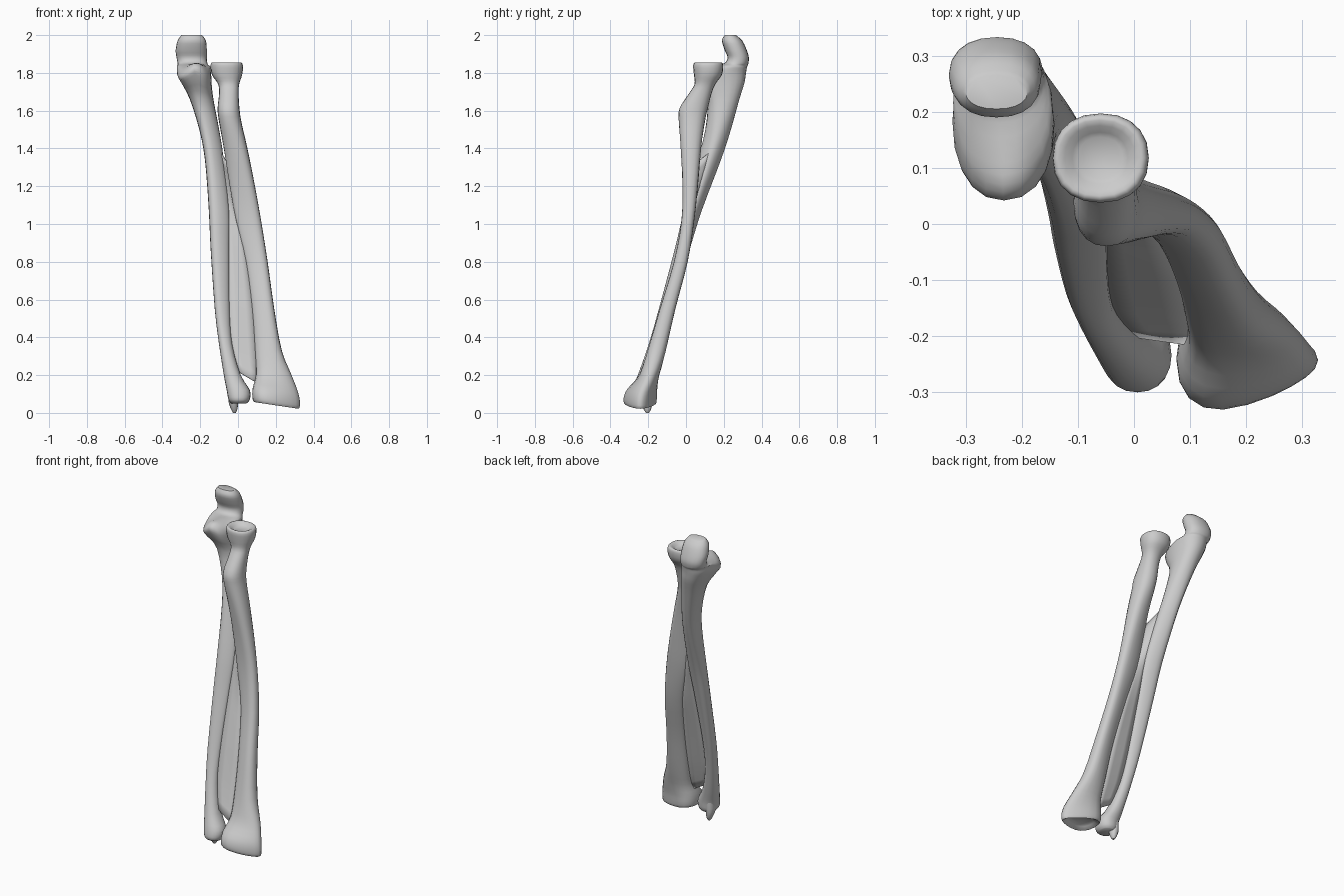
import bpy, bmesh, math

if "Cube" in bpy.data.objects:
    bpy.data.objects.remove(bpy.data.objects["Cube"])

# section = (z, x min, x max, y min, y max, taper of the depth towards +x)
ULNA = [
    (2.0, -.30, -.19, .205, .265, 0), (1.97, -.32, -.17, .19, .298, 0),
    (1.92, -.33, -.165, .205, .322, 0), (1.88, -.325, -.165, .22, .333, 0),
    (1.85, -.32, -.162, .20, .33, 0), (1.84, -.322, -.155, .13, .327, 0),
    (1.83, -.322, -.145, .07, .323, 0), (1.80, -.322, -.142, .042, .318, 0),
    (1.75, -.30, -.14, .06, .31, 0), (1.66, -.255, -.13, .11, .285, .1),
    (1.50, -.205, -.10, .10, .24, .3), (1.34, -.175, -.075, .06, .187, .4),
    (1.08, -.155, -.048, -.01, .088, .4), (.87, -.145, -.048, -.06, .022, .4),
    (.55, -.123, -.045, -.145, -.07, .3), (.36, -.10, -.03, -.20, -.12, .1),
    (.20, -.075, .015, -.255, -.155, 0), (.12, -.06, .063, -.29, -.17, 0),
    (.07, -.05, .062, -.30, -.175, 0), (.05, -.035, .045, -.28, -.19, 0)]
STYLOID = [
    (.12, -.05, .01, -.25, -.175, 0), (.06, -.05, .002, -.24, -.178, 0),
    (.02, -.037, -.003, -.225, -.185, 0), (0, -.026, -.012, -.212, -.196, 0)]
RADIUS = [
    (1.835, -.10, -.02, .08, .155, 0), (1.855, -.135, .012, .05, .185, 0),
    (1.84, -.145, .026, .038, .197, 0), (1.79, -.138, .022, .042, .19, 0),
    (1.74, -.105, .006, .045, .155, 0), (1.69, -.10, .003, .015, .135, 0),
    (1.61, -.108, .008, -.035, .115, 0), (1.54, -.10, .018, -.038, .10, 0),
    (1.40, -.075, .05, -.03, .082, -.2), (1.21, -.045, .088, -.02, .065, -.4),
    (1.02, -.01, .122, -.025, .045, -.4), (.80, .042, .157, -.065, .01, -.4),
    (.55, .075, .192, -.14, -.055, -.35), (.33, .09, .232, -.205, -.105, -.2),
    (.20, .095, .285, -.25, -.14, .1), (.12, .078, .318, -.315, -.15, .35),
    (.07, .076, .328, -.333, -.152, .45), (.04, .085, .32, -.325, -.16, .45),
    (.065, .12, .28, -.295, -.19, .4)]


def clamp(v):
    return max(0.0, min(1.0, v))


def spline(rows, steps):
    """Catmull-Rom interpolation through the sections."""
    out, n = [], len(rows)
    for i in range(n - 1):
        a, b, c, d = (rows[max(0, min(n - 1, i + j))] for j in (-1, 0, 1, 2))
        for s in range(steps):
            t = s / steps
            out.append(tuple(.5 * (2 * q + (r - p) * t + (2 * p - 5 * q + 4 * r - e) * t * t
                                   + (3 * q - p - 3 * r + e) * t ** 3)
                             for p, q, r, e in zip(a, b, c, d)))
    return out + [rows[-1]]


def finish(name, bm, angle=50):
    bmesh.ops.recalc_face_normals(bm, faces=bm.faces)
    me = bpy.data.meshes.new(name)
    bm.to_mesh(me)
    bm.free()
    ob = bpy.data.objects.new(name, me)
    bpy.context.collection.objects.link(ob)
    bpy.ops.object.select_all(action='DESELECT')
    ob.select_set(True)
    bpy.context.view_layer.objects.active = ob
    bpy.ops.object.shade_smooth_by_angle(angle=math.radians(angle))
    return ob


def loft(name, rows, warp=None, sides=20, steps=3):
    bm = bmesh.new()
    rings = []
    for z, x0, x1, y0, y1, k in spline(rows, steps):
        ring = []
        for i in range(sides):
            a = 2 * math.pi * i / sides
            c, s = (math.copysign(abs(f) ** .9, f) for f in (math.cos(a), math.sin(a)))
            x = (x0 + x1) / 2 + (x1 - x0) / 2 * c
            y = (y0 + y1) / 2 + (y1 - y0) / 2 * s * (1 - k * c) / (1 + abs(k) * .3)
            ring.append(bm.verts.new((x, y, warp(x, y, z) if warp else z)))
        rings.append(ring)
    for p, q in zip(rings, rings[1:]):
        for i in range(sides):
            j = (i + 1) % sides
            bm.faces.new((p[i], p[j], q[j], q[i]))
    bm.faces.new(rings[0])
    bm.faces.new(rings[-1])
    return finish(name, bm)


def coronoid(x, y, z):
    # raise the ridge of the elbow socket, drop its two sides
    w = clamp((.2 - y) / .13) * clamp((z - 1.6) / .2)
    return z + w * (.03 - .7 * abs(x + .22))


def wrist(x, y, z):
    # the outer corner of the wrist end hangs lower
    return z - clamp(1 - z / .25) * .18 * (x - .2)


loft("ulna", ULNA, coronoid)
loft("ulna_styloid", STYLOID, sides=12)
loft("radius", RADIUS, wrist)


# thin membrane between the facing edges of the two shafts
def edge(rows, z, col):
    for a, b in zip(rows[8:], rows[9:]):
        if a[0] >= z >= b[0]:
            t = (a[0] - z) / (a[0] - b[0])
            r = [p + (q - p) * t for p, q in zip(a, b)]
            return r[col], (r[3] + r[4]) / 2


bm = bmesh.new()
prev = None
for i in range(25):
    t = i / 24
    zu, zr = 1.39 - 1.17 * t, 1.30 - 1.14 * t
    (ux, uy), (rx, ry) = edge(ULNA, zu, 2), edge(RADIUS, zr, 1)
    ux, rx = ux - .012, rx + .012
    row = [bm.verts.new((ux + (rx - ux) * s, uy + (ry - uy) * s, zu + (zr - zu) * s))
           for s in (0, .33, .67, 1)]
    if prev:
        for j in range(3):
            bm.faces.new((prev[j], prev[j + 1], row[j + 1], row[j]))
    prev = row
membrane = finish("membrane", bm)
solid = membrane.modifiers.new("thickness", 'SOLIDIFY')
solid.thickness = .006
solid.offset = 0
